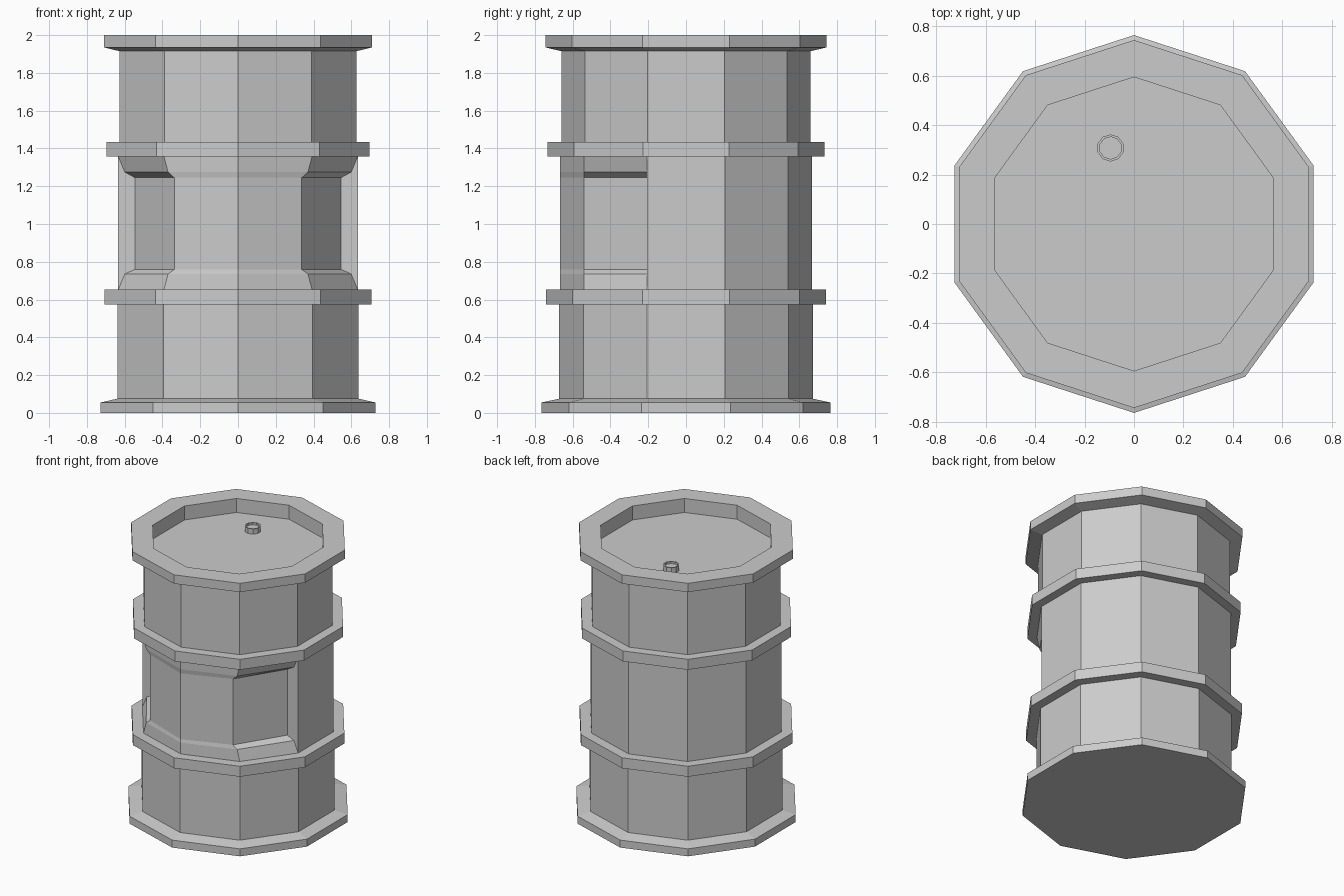
import bpy, bmesh, math

if "Cube" in bpy.data.objects:
    bpy.data.objects.remove(bpy.data.objects["Cube"])

SIDES = 10


def ngon(r, z, n=SIDES, c=(0, 0)):
    # polygon with its first corner facing the front (-y)
    return [(c[0] + r * math.sin(2 * math.pi * i / n),
             c[1] - r * math.cos(2 * math.pi * i / n), z) for i in range(n)]


def loft(name, loops, cap_start=False, cap_end=False):
    bm = bmesh.new()
    rings = [[bm.verts.new(p) for p in lp] for lp in loops]
    for a, b in zip(rings, rings[1:]):
        n = len(a)
        for i in range(n):
            j = (i + 1) % n
            bm.faces.new((a[i], a[j], b[j], b[i]))
    if cap_start:
        bm.faces.new(rings[0][::-1])
    if cap_end:
        bm.faces.new(rings[-1])
    bmesh.ops.remove_doubles(bm, verts=bm.verts[:], dist=1e-4)
    me = bpy.data.meshes.new(name)
    bm.to_mesh(me)
    bm.free()
    ob = bpy.data.objects.new(name, me)
    bpy.context.collection.objects.link(ob)
    return ob


# Lower drum: foot flange, wall and lower hoop
lower = [(.765, 0), (.765, .055), (.672, .075), (.672, .575),
         (.742, .575), (.742, .652), (.667, .652)]
loft("lower_drum", [ngon(r, z) for r, z in lower], cap_start=True)

# Upper drum: upper hoop, wall, rim and sunken lid
upper = [(.667, 1.358), (.733, 1.358), (.733, 1.435), (.66, 1.435), (.66, 1.915),
         (.745, 1.935), (.745, 2), (.595, 2), (.595, 1.897)]
loft("upper_drum", [ngon(r, z) for r, z in upper], cap_end=True)


# Middle drum: two hand recesses squeeze the front side panels inward in x
def recessed(z, s):
    p = ngon(.667, z)
    squeeze = lambda q: (q[0] * s, q[1], q[2])
    return [p[0], squeeze(p[1]), squeeze(p[2]), *p[2:9],
            squeeze(p[8]), squeeze(p[9])]


middle = [(.652, 1), (.735, .945), (.76, .86), (1.245, .86), (1.275, .945), (1.358, 1)]
loft("middle_drum", [recessed(z, s) for z, s in middle])

# Filler cap on the lid
cap = [(.055, 1.897), (.055, 1.935), (.045, 1.935), (.045, 1.92)]
loft("filler_cap", [ngon(r, z, 10, (-.095, .308)) for r, z in cap], cap_end=True)
